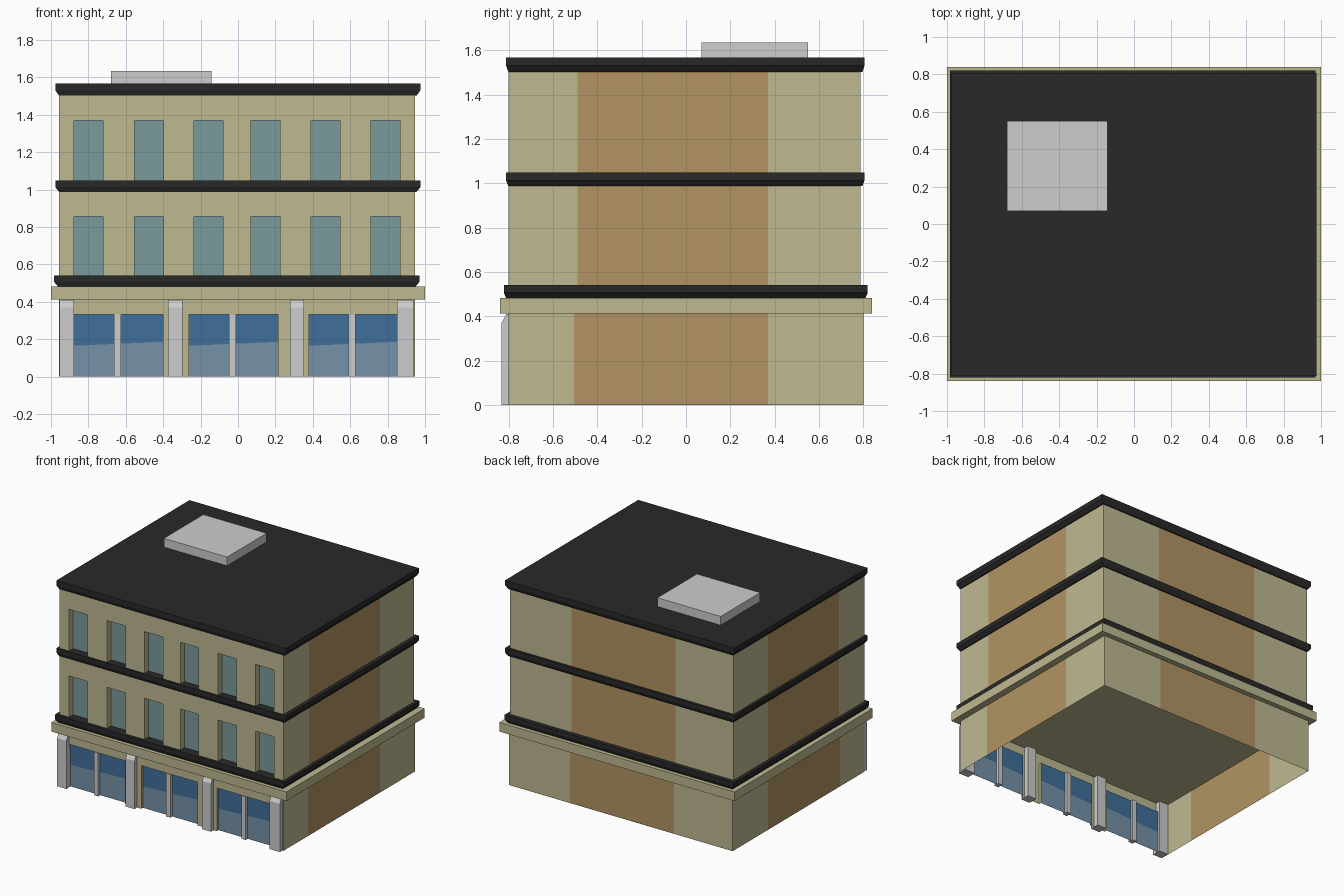
import bpy, bmesh

if "Cube" in bpy.data.objects:
    bpy.data.objects.remove(bpy.data.objects["Cube"])


def material(name, rgb):
    m = bpy.data.materials.new(name)
    m.diffuse_color = (*rgb, 1)
    m.use_nodes = True
    m.node_tree.nodes["Principled BSDF"].inputs["Base Color"].default_value = m.diffuse_color
    return m


OLIVE = material("olive_wall", (0.515, 0.485, 0.283))
TAN = material("tan_panel", (0.445, 0.296, 0.122))
DARK = material("dark_trim", (0.022, 0.022, 0.023))
GREY = material("light_grey", (0.610, 0.610, 0.610))
TEAL = material("window_teal", (0.195, 0.325, 0.325))
BLUE = material("glass_blue", (0.051, 0.162, 0.325))
PALE = material("glass_pale", (0.181, 0.287, 0.395))

X0, X1, Y0 = -0.957, 0.947, -0.80


def finish(name, bm, mats):
    mesh = bpy.data.meshes.new(name)
    bmesh.ops.remove_doubles(bm, verts=bm.verts, dist=1e-5)
    bm.to_mesh(mesh)
    bm.free()
    for m in mats:
        mesh.materials.append(m)
    ob = bpy.data.objects.new(name, mesh)
    bpy.context.collection.objects.link(ob)
    return ob


def face(bm, pts, mat=0):
    f = bm.faces.new([bm.verts.new(p) for p in pts])
    f.material_index = mat


def stack(name, rings, mat):
    """Solid made of stacked rectangles (x0, x1, y0, y1, z)."""
    bm = bmesh.new()
    loops = [[bm.verts.new(p) for p in ((a, c, z), (b, c, z), (b, d, z), (a, d, z))]
             for a, b, c, d, z in rings]
    for lo, hi in zip(loops, loops[1:]):
        for i in range(4):
            j = (i + 1) % 4
            bm.faces.new((lo[i], lo[j], hi[j], hi[i]))
    bm.faces.new(loops[0][::-1])
    bm.faces.new(loops[-1])
    return finish(name, bm, [mat])


def box(name, x0, x1, y0, y1, z0, z1, mat):
    return stack(name, [(x0, x1, y0, y1, z0), (x0, x1, y0, y1, z1)], mat)


def storey(name, z0, z1, yb, stripe_y, openings, sill, head, depth, shop=False):
    """Open shell: striped sides and back, front with recessed openings."""
    bm = bmesh.new()
    path = [(X1, Y0), (X1, stripe_y), (X1, 0.37), (X1, yb), (0.425, yb), (-0.46, yb),
            (X0, yb), (X0, 0.37), (X0, stripe_y), (X0, Y0)]
    for i, (a, b) in enumerate(zip(path, path[1:])):
        face(bm, [(*a, z0), (*b, z0), (*b, z1), (*a, z1)], 1 if i % 3 == 1 else 0)

    def front(a, b, lo, hi):
        if hi - lo > 1e-4:
            face(bm, [(a, Y0, lo), (b, Y0, lo), (b, Y0, hi), (a, Y0, hi)])

    x, yi = X0, Y0 + depth
    for a, b in openings:
        front(x, a, z0, z1)
        front(a, b, z0, sill)
        front(a, b, head, z1)
        x = b
        # reveals
        face(bm, [(a, Y0, sill), (a, yi, sill), (a, yi, head), (a, Y0, head)])
        face(bm, [(b, yi, sill), (b, Y0, sill), (b, Y0, head), (b, yi, head)])
        face(bm, [(a, Y0, head), (a, yi, head), (b, yi, head), (b, Y0, head)])
        # panes; shop glass has a slightly slanted colour split
        m0, m1 = (0.165, 0.186) if shop else (sill, sill)
        face(bm, [(a, yi, m0), (b, yi, m1), (b, yi, head), (a, yi, head)], 2)
        if shop:
            face(bm, [(a, yi, sill), (b, yi, sill), (b, yi, m1), (a, yi, m0)], 3)
    front(x, X1, z0, z1)
    return finish(name, bm, [OLIVE, TAN, BLUE if shop else TEAL, PALE])


# Ground floor with shop windows, open underneath
bays = [(-0.877, -0.40), (-0.262, 0.214), (0.38, 0.85)]
storey("ground_floor", 0, 0.412, 0.80, -0.505, bays, 0, 0.332, 0.02, shop=True)

# Upper floors with six windows each
windows = [(c - 0.078, c + 0.078) for c in (-0.799, -0.476, -0.157, 0.147, 0.468, 0.788)]
storey("first_floor", 0.54, 0.99, 0.787, -0.49, windows, 0.54, 0.856, 0.05)
storey("second_floor", 1.048, 1.505, 0.787, -0.49, windows, 1.048, 1.369, 0.05)

# Ledge over the shop front
box("ledge", -1.0, 1.0, -0.84, 0.84, 0.412, 0.482, OLIVE)


# Dark bands with a sloped lower edge; the top one is the roof
def band(name, x0, x1, y0, y1, z0, z1):
    zm = z0 + 0.42 * (z1 - z0)
    s = 0.02
    stack(name, [(x0 + s, x1 - s, y0 + s / 2, y1 - s / 2, z0),
                 (x0, x1, y0, y1, zm), (x0, x1, y0, y1, z1)], DARK)


band("lower_band", -0.983, 0.97, -0.822, 0.82, 0.482, 0.54)
band("middle_band", -0.977, 0.975, -0.812, 0.806, 0.988, 1.048)
band("roof_band", -0.977, 0.975, -0.812, 0.806, 1.503, 1.568)

# Rooftop unit
box("roof_unit", -0.68, -0.142, 0.07, 0.55, 1.568, 1.635, GREY)

# Shop front pillars with a sloped front top
for i, (a, b) in enumerate([(-0.955, -0.877), (-0.374, -0.298), (0.278, 0.353), (0.85, 0.938)]):
    stack(f"pillar_{i + 1}", [(a, b, -0.832, -0.76, 0), (a, b, -0.832, -0.76, 0.37),
                              (a, b, -0.81, -0.76, 0.41)], GREY)

# Mullions in the middle of each bay
for i, c in enumerate((-0.644, -0.03, 0.61)):
    box(f"mullion_{i + 1}", c - 0.018, c + 0.018, -0.805, -0.76, 0, 0.332, GREY)
